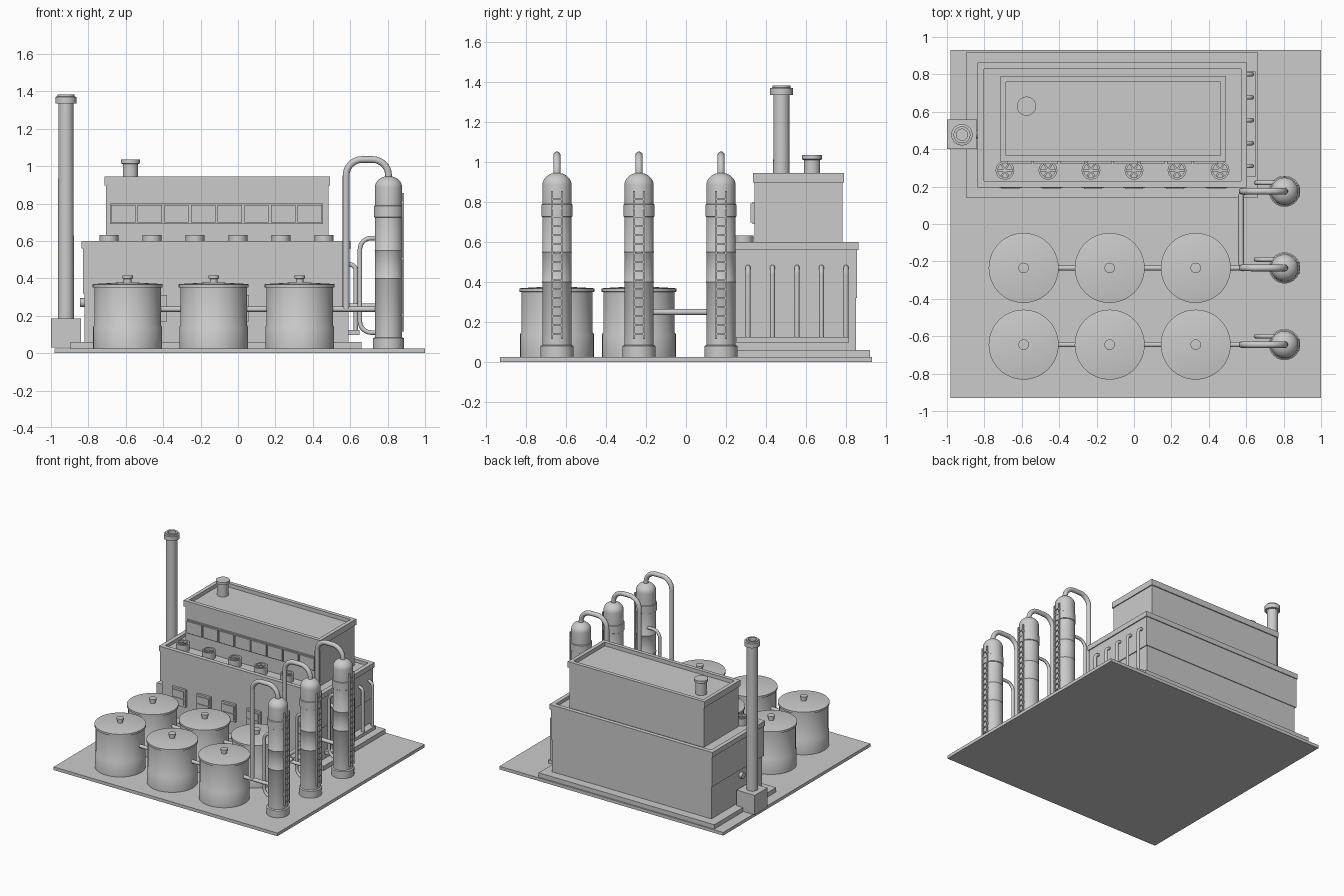
import bpy, bmesh, math
from mathutils import Vector, Matrix

if "Cube" in bpy.data.objects:
    bpy.data.objects.remove(bpy.data.objects["Cube"])


def finish(name, bm, loc=(0, 0, 0)):
    bmesh.ops.remove_doubles(bm, verts=bm.verts, dist=1e-5)
    bmesh.ops.recalc_face_normals(bm, faces=bm.faces)
    me = bpy.data.meshes.new(name)
    bm.to_mesh(me)
    bm.free()
    for p in me.polygons:
        p.use_smooth = True
    me.set_sharp_from_angle(angle=math.radians(35))
    ob = bpy.data.objects.new(name, me)
    ob.location = loc
    bpy.context.collection.objects.link(ob)
    return ob


def add_box(bm, x0, x1, y0, y1, z0, z1):
    m = Matrix.Translation(((x0 + x1) / 2, (y0 + y1) / 2, (z0 + z1) / 2)) @ \
        Matrix.Diagonal((x1 - x0, y1 - y0, z1 - z0, 1))
    bmesh.ops.create_cube(bm, size=1, matrix=m)


def boxes(name, *dims):
    bm = bmesh.new()
    for d in dims:
        add_box(bm, *d)
    return finish(name, bm)


def rim(name, x0, x1, y0, y1, z0, z1, t):
    return boxes(name, (x0, x1, y0, y0 + t, z0, z1), (x0, x1, y1 - t, y1, z0, z1),
                 (x0, x0 + t, y0 + t, y1 - t, z0, z1), (x1 - t, x1, y0 + t, y1 - t, z0, z1))


def lathe(name, profile, x, y, closed=False, n=40):
    bm = bmesh.new()
    vs = [bm.verts.new((r, 0, z)) for r, z in profile]
    es = [bm.edges.new(p) for p in zip(vs, vs[1:])]
    if closed:
        es.append(bm.edges.new((vs[-1], vs[0])))
    bmesh.ops.spin(bm, geom=vs + es, cent=(0, 0, 0), axis=(0, 0, 1),
                   angle=2 * math.pi, steps=n, use_merge=False)
    return finish(name, bm, (x, y, 0))


def pipe(name, pts, r, bend=0.05, n=14):
    # round each corner, then sweep a circle along the path
    pts = [Vector(p) for p in pts]
    path = [pts[0]]
    for a, b, c in zip(pts, pts[1:], pts[2:]):
        p, q = b + (a - b).normalized() * bend, b + (c - b).normalized() * bend
        o = p + q - b
        for i in range(9):
            t = i / 8 * math.pi / 2
            path.append(o + (p - o) * math.cos(t) + (q - o) * math.sin(t))
    path.append(pts[-1])
    bm = bmesh.new()
    rings = []
    d = (path[1] - path[0]).normalized()
    u = d.orthogonal().normalized()
    for i, p in enumerate(path):
        nd = (path[min(i + 1, len(path) - 1)] - path[max(i - 1, 0)]).normalized()
        u = (u - nd * u.dot(nd)).normalized()
        v = nd.cross(u)
        rings.append([bm.verts.new(p + r * (u * math.cos(k * 2 * math.pi / n) + v * math.sin(k * 2 * math.pi / n)))
                      for k in range(n)])
    for a, b in zip(rings, rings[1:]):
        for k in range(n):
            bm.faces.new((a[k], a[(k + 1) % n], b[(k + 1) % n], b[k]))
    bm.faces.new(rings[0])
    bm.faces.new(rings[-1])
    return finish(name, bm)


# Ground slab and foundation
boxes("base_slab", (-0.98, 1.0, -0.93, 0.93, 0, 0.025))
boxes("foundation", (-0.895, 0.66, 0.14, 0.92, 0.025, 0.06))

# Lower hall
boxes("hall_lower_wall", (-0.82, 0.59, 0.21, 0.85, 0.06, 0.32))
boxes("hall_upper_wall", (-0.83, 0.597, 0.202, 0.856, 0.32, 0.575))
rim("hall_parapet", -0.837, 0.605, 0.195, 0.863, 0.56, 0.6, 0.034)
dims = []
for i in range(6):
    x = -0.66 + 0.22 * i
    dims += [(x - 0.06, x + 0.06, 0.192, 0.215, 0.17, 0.31),
             (x - 0.048, x + 0.048, 0.186, 0.2, 0.185, 0.235),
             (x - 0.048, x + 0.048, 0.186, 0.2, 0.245, 0.295)]
boxes("hall_windows", *dims)

# Upper storey with window strip
boxes("upper_storey", (-0.705, 0.485, 0.343, 0.782, 0.57, 0.915))
rim("upper_parapet", -0.715, 0.493, 0.335, 0.79, 0.897, 0.945, 0.03)
boxes("window_strip_frame", (-0.685, 0.455, 0.333, 0.35, 0.69, 0.8))
w = 1.14 / 8
boxes("window_panes", *[(-0.685 + w * i + 0.006, -0.685 + w * (i + 1) - 0.006,
                         0.322, 0.34, 0.698, 0.792) for i in range(8)])
lathe("roof_vent", [(0, 0.9), (0.041, 0.9), (0.041, 1.01), (0.051, 1.015), (0.051, 1.035),
                    (0, 1.035)], -0.575, 0.63)

# Roof fans: ring, hub and blades
for i in range(6):
    x, y = -0.69 + 0.23 * i, 0.287
    lathe("fan_ring", [(0.038, 0.57), (0.05, 0.57), (0.05, 0.632), (0.038, 0.632)], x, y, True, 28)
    lathe("fan_hub", [(0, 0.57), (0.012, 0.57), (0.012, 0.628), (0, 0.628)], x, y, n=14)
    bm = bmesh.new()
    for k in range(3):
        f = bm.verts[:]
        add_box(bm, -0.042, 0.042, -0.005, 0.005, 0.612, 0.622)
        new = [v for v in bm.verts if v not in f]
        bmesh.ops.rotate(bm, verts=new, cent=(0, 0, 0), matrix=Matrix.Rotation(k * math.pi / 3, 3, 'Z'))
    finish("fan_blades", bm, (x, y, 0))

# Side drain pipes and header
for i in range(5):
    y = 0.31 + 0.1225 * i
    pipe("side_pipe", [(0.58, y, 0.475), (0.63, y, 0.475), (0.63, y, 0.11)], 0.012, 0.035)
boxes("side_header", (0.58, 0.65, 0.25, 0.815, 0.098, 0.125))

# Chimney
boxes("chimney_base", (-1.0, -0.84, 0.4, 0.56, 0.03, 0.185))
lathe("chimney", [(0, 0.18), (0.043, 0.18), (0.04, 1.335), (0.057, 1.335), (0.057, 1.37), (0.045, 1.372),
                  (0.045, 1.382), (0.03, 1.382), (0.03, 1.3), (0, 1.3)], -0.92, 0.477)
pipe("chimney_duct", [(-0.845, 0.48, 0.27), (-0.81, 0.48, 0.27)], 0.024)

# Storage tanks and the pipes along each row
for y in (-0.235, -0.645):
    for x in (-0.59, -0.13, 0.33):
        lathe("tank", [(0, 0.025), (0.184, 0.025), (0.184, 0.14), (0.178, 0.15), (0.178, 0.35),
                       (0.187, 0.352), (0.187, 0.368), (0.178, 0.37), (0, 0.38)], x, y, n=48)
        lathe("tank_hatch", [(0, 0.36), (0.021, 0.36), (0.021, 0.397), (0.028, 0.4), (0.028, 0.414),
                             (0, 0.416)], x, y, n=24)
    pipe("tank_row_pipe", [(-0.5, y, 0.235), (0.75, y, 0.235)], 0.014)

# Distillation towers
dome = [(0.073 * math.cos(t), 0.885 + 0.062 * math.sin(t)) for t in [k * math.pi / 16 for k in range(8)]]
for y in (0.175, -0.235, -0.645):
    tx = 0.805
    lathe("tower", [(0, 0.025), (0.083, 0.025), (0.083, 0.08), (0.073, 0.085), (0.073, 0.397), (0.075, 0.4),
                    (0.073, 0.403), (0.073, 0.547), (0.075, 0.55), (0.073, 0.553), (0.073, 0.725),
                    (0.078, 0.728), (0.078, 0.787), (0.073, 0.79)] + dome + [(0, 0.947)], tx, y)
    pipe("overhead_pipe", [(tx, y, 0.92), (tx, y, 1.035), (0.578, y, 1.035), (0.578, y, 0.235)], 0.018, 0.085)
    pipe("reboiler_pipe", [(0.76, y + 0.045, 0.615), (0.652, y + 0.045, 0.615),
                           (0.652, y + 0.045, 0.11), (0.76, y + 0.045, 0.11)], 0.012, 0.06)
    rails = [(0.877, 0.888, y + s - 0.005, y + s + 0.005, 0.115, 0.855) for s in (-0.026, 0.026)]
    rungs = [(0.879, 0.886, y - 0.026, y + 0.026, z - 0.004, z + 0.004)
             for z in [0.14 + 0.045 * k for k in range(16)]]
    stays = [(0.86, 0.88, y + s - 0.004, y + s + 0.004, z, z + 0.01)
             for s in (-0.026, 0.026) for z in (0.2, 0.5, 0.8)]
    boxes("ladder", *rails, *rungs, *stays)

# Link from the rear tower to the tank header
pipe("link_pipe", [(0.75, 0.175, 0.25), (0.572, 0.175, 0.25), (0.572, -0.235, 0.25),
                   (0.65, -0.235, 0.25)], 0.015, 0.03)
